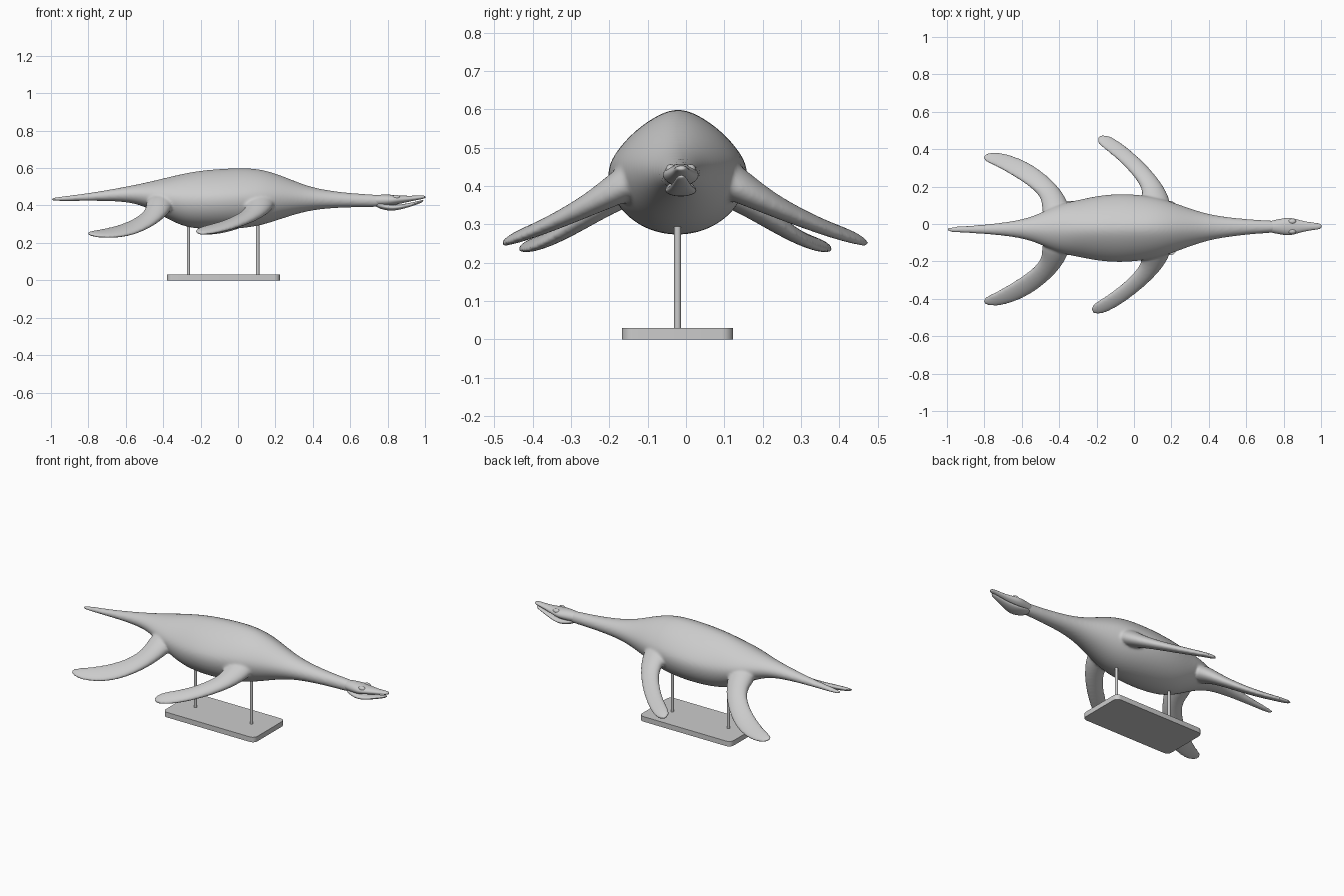
import bpy, bmesh, math
from mathutils import Vector, Matrix

cube = bpy.data.objects.get("Cube")
if cube:
    bpy.data.objects.remove(cube, do_unlink=True)

grey = bpy.data.materials.new("plain grey")
grey.use_nodes = True
GREY = (.6, .6, .6, 1)
grey.diffuse_color = GREY
grey.node_tree.nodes["Principled BSDF"].inputs["Base Color"].default_value = GREY


def centre_y(x):
    # The spine bends very slightly from tail to snout
    return .009 * x - .021


def loft(bm, rings):
    # Skin a list of closed rings and cap both ends
    rows = [[bm.verts.new(p) for p in ring] for ring in rings]
    n = len(rows[0])
    for a, b in zip(rows, rows[1:]):
        for i in range(n):
            j = (i + 1) % n
            bm.faces.new((a[i], a[j], b[j], b[i]))
    bm.faces.new(rows[0][::-1])
    bm.faces.new(rows[-1])


def section(x, top, bottom, half, peak=2, sides=16):
    # Oval cross-section whose upper half can be peaked towards a ridge
    mid, h = (top + bottom) / 2, (top - bottom) / 2
    ring = []
    for i in range(sides):
        a = math.tau * i / sides
        c, s = math.cos(a), math.sin(a)
        e = 2 / peak if s > 0 else 1
        ring.append(Vector((x, centre_y(x) + half * math.copysign(abs(c) ** e, c),
                            mid + h * math.copysign(abs(s) ** e, s))))
    return ring


def paddle(bm, rows, side, swing):
    # Flipper built from leading point, trailing point and half thickness
    pivot = Vector(rows[1][0])
    turn = Matrix.Rotation(math.radians(swing), 3, 'Z')
    rings = []
    for lead, trail, thick in rows:
        a, b = (pivot + turn @ (Vector(p) - pivot) for p in (lead, trail))
        mid, chord = (a + b) / 2, (a - b) / 2
        up = chord.cross(Vector((-.6, .7, -.35))).normalized() * thick
        ring = []
        for i in range(12):
            t = math.tau * i / 12
            p = mid + chord * math.cos(t) + up * math.sin(t)
            ring.append(Vector((p.x, centre_y(p.x) + side * p.y, p.z)))
        rings.append(ring)
    loft(bm, rings)


def finish(name, bm):
    bmesh.ops.recalc_face_normals(bm, faces=bm.faces)
    mesh = bpy.data.meshes.new(name)
    bm.to_mesh(mesh)
    bm.free()
    mesh.materials.append(grey)
    obj = bpy.data.objects.new(name, mesh)
    bpy.context.collection.objects.link(obj)
    return obj


def smooth(obj):
    obj.data.shade_smooth()
    mod = obj.modifiers.new("rounding", 'SUBSURF')
    mod.levels = mod.render_levels = 2


# Tail, trunk and neck: x, top, bottom, half width, ridge
TRUNK = [
    (-1.003, .438, .428, .01, 2), (-.97, .446, .422, .016, 2),
    (-.8, .465, .425, .024, 2), (-.6, .501, .422, .047, 1.9),
    (-.5, .522, .395, .085, 1.8), (-.4, .547, .34, .135, 1.7),
    (-.3, .573, .285, .155, 1.6), (-.2, .592, .27, .178, 1.5),
    (-.08, .602, .268, .19, 1.5), (.05, .607, .276, .18, 1.5),
    (.15, .593, .297, .16, 1.6), (.25, .556, .333, .122, 1.7),
    (.35, .513, .364, .085, 1.8), (.45, .485, .382, .06, 2),
    (.6, .466, .39, .042, 2), (.72, .46, .39, .034, 2), (.8, .452, .395, .03, 2),
]

FRONT = [
    ((.2, .08, .44), (.03, .08, .44), .06),
    ((.2, .15, .39), (.04, .16, .41), .045),
    ((.115, .28, .325), (.04, .215, .365), .028),
    ((-.05, .425, .262), (-.075, .335, .31), .019),
    ((-.165, .49, .242), (-.175, .405, .29), .014),
    ((-.215, .475, .25), (-.215, .435, .27), .008),
]
HIND = [
    ((-.33, .06, .43), (-.5, .05, .43), .06),
    ((-.35, .15, .385), (-.49, .13, .395), .045),
    ((-.425, .255, .305), (-.51, .19, .35), .028),
    ((-.57, .37, .232), (-.615, .265, .295), .019),
    ((-.73, .42, .225), (-.745, .34, .268), .014),
    ((-.81, .405, .243), (-.81, .365, .258), .008),
]

# One fused skin for trunk and the four flippers
bm = bmesh.new()
loft(bm, [section(*row) for row in TRUNK])
for side in (1, -1):
    paddle(bm, FRONT, side, -3 * side)
    paddle(bm, HIND, side, 0)
body = finish("body_and_flippers", bm)
smooth(body)
fuse = body.modifiers.new("fuse", 'REMESH')
fuse.mode = 'VOXEL'
fuse.voxel_size = .007
fuse.use_smooth_shade = True
relax = body.modifiers.new("blend", 'SMOOTH')
relax.factor = .5
relax.iterations = 8

# Skull and lower jaw with a narrow open mouth
SKULL = [
    (.7, .454, .4, .028), (.78, .461, .396, .042), (.83, .458, .4, .053),
    (.88, .453, .412, .036), (.94, .452, .425, .022),
    (.985, .456, .434, .018), (1.004, .45, .44, .01),
]
JAW = [
    (.73, .425, .392, .026), (.79, .41, .372, .042), (.84, .402, .371, .044),
    (.9, .41, .386, .028), (.96, .423, .406, .018), (.993, .432, .42, .01),
]
for name, rows in (("skull", SKULL), ("lower_jaw", JAW)):
    bm = bmesh.new()
    loft(bm, [section(*row, sides=12) for row in rows])
    smooth(finish(name, bm))

# Brow bumps
for side, name in ((1, "left_brow"), (-1, "right_brow")):
    bm = bmesh.new()
    place = Matrix.Translation((.845, centre_y(.845) + side * .026, .443))
    bmesh.ops.create_uvsphere(bm, u_segments=16, v_segments=8, radius=.014,
                              matrix=place @ Matrix.Diagonal((1.6, 1, 1, 1)))
    finish(name, bm).data.shade_smooth()

# Support rods
for x, name in ((-.265, "rear_rod"), (.105, "front_rod")):
    bm = bmesh.new()
    bmesh.ops.create_cone(bm, cap_ends=True, segments=24, radius1=.009, radius2=.009,
                          depth=.3, matrix=Matrix.Translation((x, -.022, .17)))
    rod = finish(name, bm)
    rod.data.shade_smooth()
    rod.data.set_sharp_from_angle(angle=math.radians(40))

# Base plate with rounded corners
bm = bmesh.new()
bmesh.ops.create_cube(bm, size=1, matrix=Matrix.Translation((-.078, -.022, .015))
                      @ Matrix.Diagonal((.605, .29, .03, 1)))
uprights = [e for e in bm.edges if abs(e.verts[0].co.z - e.verts[1].co.z) > .01]
bmesh.ops.bevel(bm, geom=uprights, offset=.03, segments=6, profile=.5, affect='EDGES')
base = finish("base_plate", bm)
base.data.shade_smooth()
base.data.set_sharp_from_angle(angle=math.radians(40))
